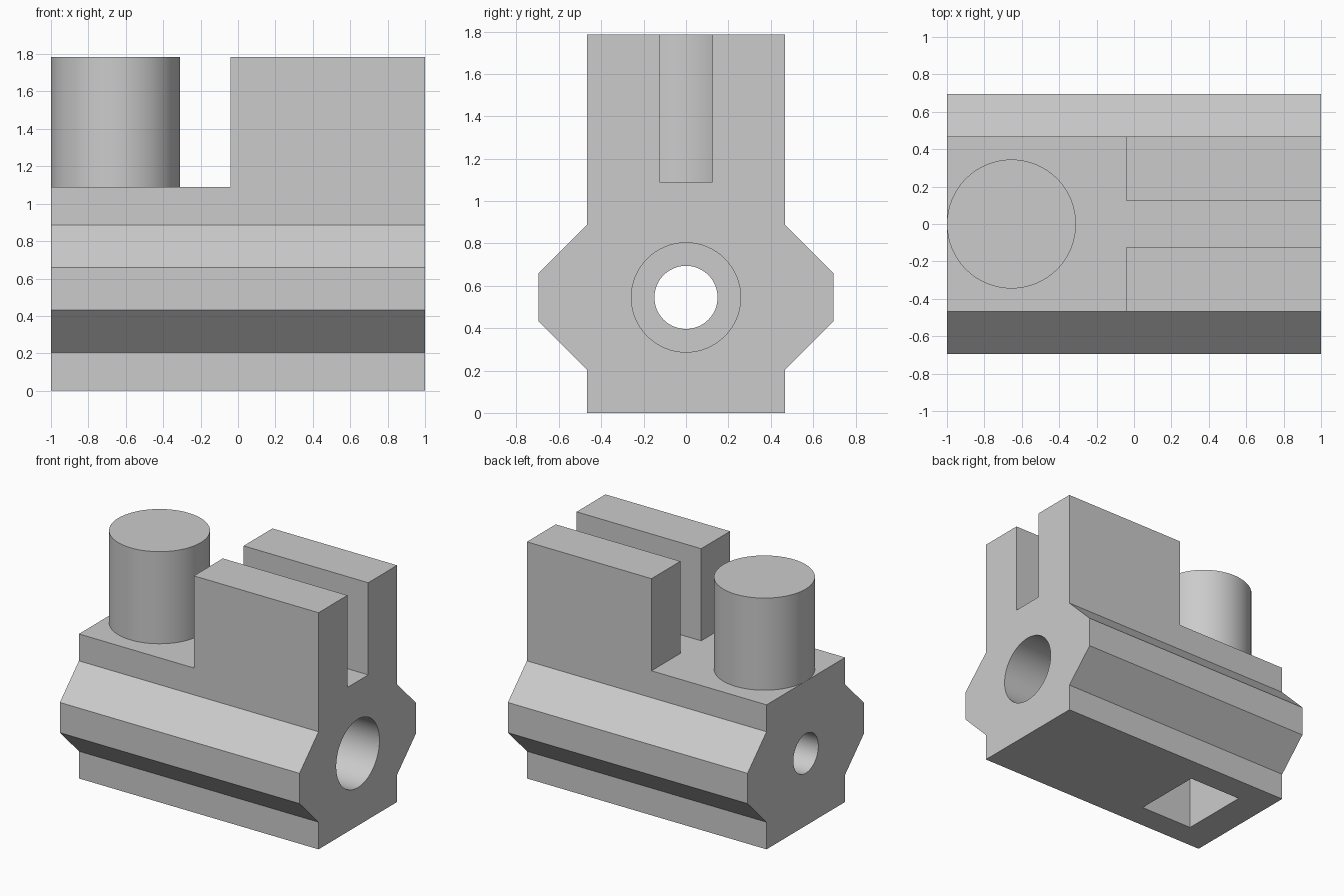
import bpy
import math

if "Cube" in bpy.data.objects:
    bpy.data.objects.remove(bpy.data.objects["Cube"], do_unlink=True)

grey = bpy.data.materials.new("light grey")
grey.use_nodes = True
COLOUR = (0.6, 0.6, 0.6, 1)
grey.diffuse_color = COLOUR
grey.node_tree.nodes["Principled BSDF"].inputs["Base Color"].default_value = COLOUR

TOP, DECK, BORE_Z = 1.785, 1.09, 0.545


def box(name, lo, hi):
    bpy.ops.mesh.primitive_cube_add(size=1, location=[(a + b) / 2 for a, b in zip(lo, hi)])
    ob = bpy.context.object
    ob.name = name
    ob.scale = [b - a for a, b in zip(lo, hi)]
    bpy.ops.object.transform_apply(location=False, rotation=False)
    return ob


def cylinder(name, radius, depth, location, along_x=False):
    bpy.ops.mesh.primitive_cylinder_add(
        vertices=64, radius=radius, depth=depth, location=location,
        rotation=(0, math.pi / 2 if along_x else 0, 0))
    ob = bpy.context.object
    ob.name = name
    return ob


def cut(body, cutter):
    mod = body.modifiers.new(cutter.name, 'BOOLEAN')
    mod.operation = 'DIFFERENCE'
    mod.solver = 'EXACT'
    mod.object = cutter
    bpy.context.view_layer.objects.active = body
    bpy.ops.object.modifier_apply(modifier=mod.name)
    bpy.data.objects.remove(cutter, do_unlink=True)


def finish(ob):
    ob.data.materials.clear()
    ob.data.materials.append(grey)
    bpy.ops.object.select_all(action='DESELECT')
    ob.select_set(True)
    bpy.context.view_layer.objects.active = ob
    bpy.ops.object.shade_smooth_by_angle(angle=math.radians(30))


# Body: mirrored side profile swept along x
half = [(0.468, 0), (0.468, 0.205), (0.695, 0.432), (0.695, 0.66),
        (0.468, 0.887), (0.468, TOP)]
profile = half + [(-y, z) for y, z in reversed(half)]
n = len(profile)
verts = [(x, y, z) for x in (-1, 1) for y, z in profile]
faces = [tuple(reversed(range(n))), tuple(range(n, 2 * n))]
faces += [(i, (i + 1) % n, (i + 1) % n + n, i + n) for i in range(n)]
mesh = bpy.data.meshes.new("body")
mesh.from_pydata(verts, [], faces)
body = bpy.data.objects.new("body", mesh)
bpy.context.collection.objects.link(body)

# Lowered deck and the slot between the two cheeks
cut(body, box("deck_cutter", (-2, -1, DECK), (-0.04, 1, 2)))
cut(body, box("slot_cutter", (-0.5, -0.124, DECK), (2, 0.124, 2)))

# Underside pocket, wide bore and narrow through bore
cut(body, box("pocket_cutter", (-0.755, -0.272, -1), (-0.31, 0.272, 0.81)))
cut(body, cylinder("wide_bore_cutter", 0.258, 1.6, (0.4, 0, BORE_Z), True))
cut(body, cylinder("narrow_bore_cutter", 0.149, 3, (0, 0, BORE_Z), True))
finish(body)

# Round post on the deck
post = cylinder("post", 0.345, TOP - DECK + 0.02, (-0.655, 0, (TOP + DECK) / 2 - 0.01))
finish(post)
